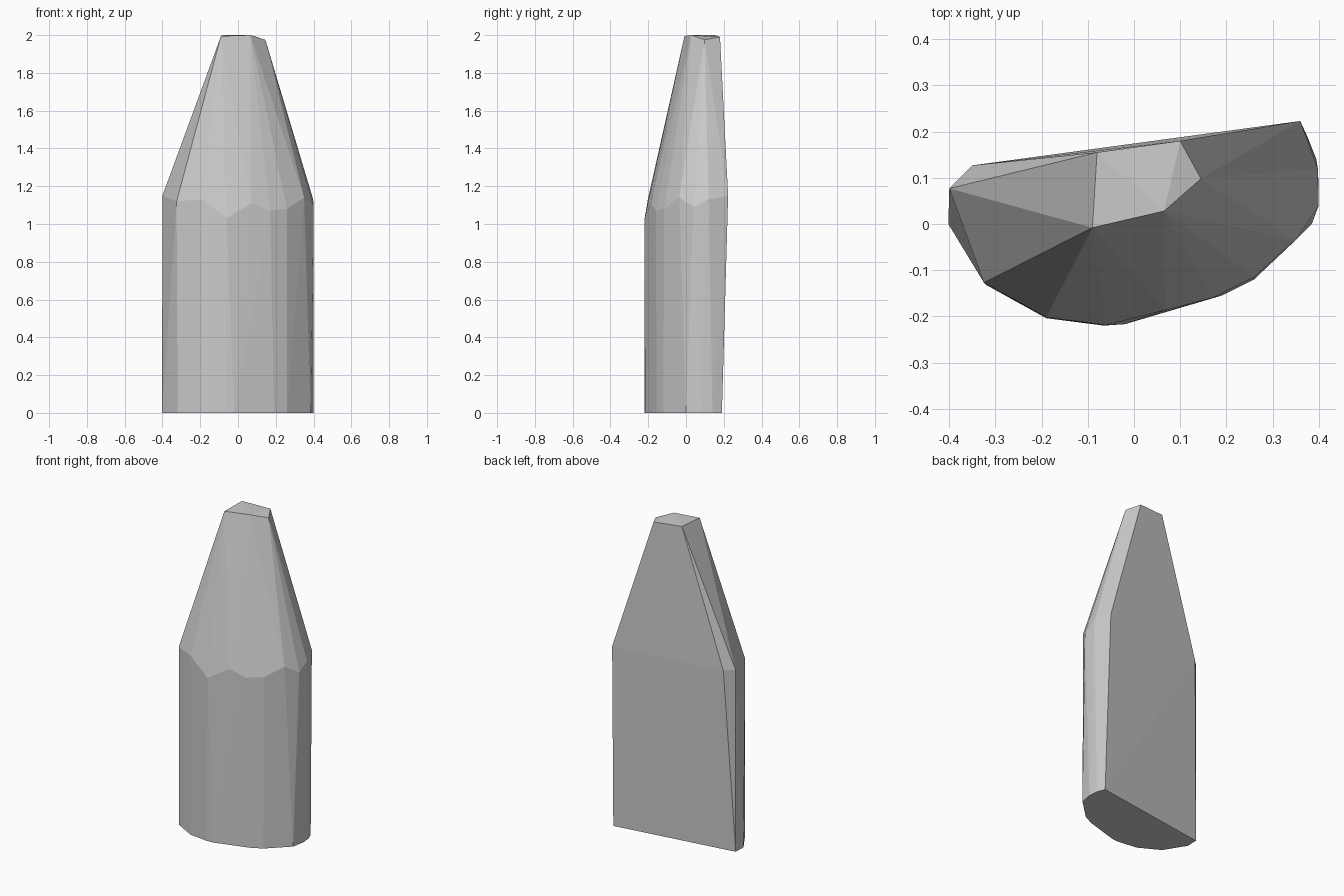
import bpy, bmesh

if "Cube" in bpy.data.objects:
    bpy.data.objects.remove(bpy.data.objects["Cube"])

# Base outline, standing on the ground
base = [(-.40, .075), (-.402, .0), (-.32, -.132), (-.19, -.204), (-.065, -.22),
        (-.02, -.217), (.19, -.155), (.26, -.12), (.385, .0), (.40, .08),
        (.395, .14), (.375, .19)]

# Uneven shoulder where the walls turn into the taper
shoulder = [(-.35, .127, 1.15), (-.40, .077, 1.15), (-.325, -.127, 1.12),
            (-.19, -.202, 1.13), (-.06, -.219, 1.03), (.07, -.186, 1.11),
            (.17, -.160, 1.07), (.26, -.115, 1.08), (.35, -.035, 1.14),
            (.40, .04, 1.09), (.398, .12, 1.13), (.36, .223, 1.15)]

# Small slanted tip
tip = [(-.09, -.008, 1.995), (.065, .028, 2.0), (.145, .098, 1.975),
       (.10, .18, 1.99), (-.08, .155, 2.0)]

# Faceted body: convex skin over the three rings
bm = bmesh.new()
for p in [(x, y, 0) for x, y in base] + shoulder + tip:
    bm.verts.new(p)
bmesh.ops.convex_hull(bm, input=bm.verts)
bmesh.ops.delete(bm, geom=[v for v in bm.verts if not v.link_faces], context='VERTS')
bmesh.ops.dissolve_limit(bm, angle_limit=.01, verts=bm.verts, edges=bm.edges)
bmesh.ops.recalc_face_normals(bm, faces=bm.faces)

mesh = bpy.data.meshes.new("faceted_stone")
bm.to_mesh(mesh)
bm.free()
bpy.context.collection.objects.link(bpy.data.objects.new("faceted_stone", mesh))
